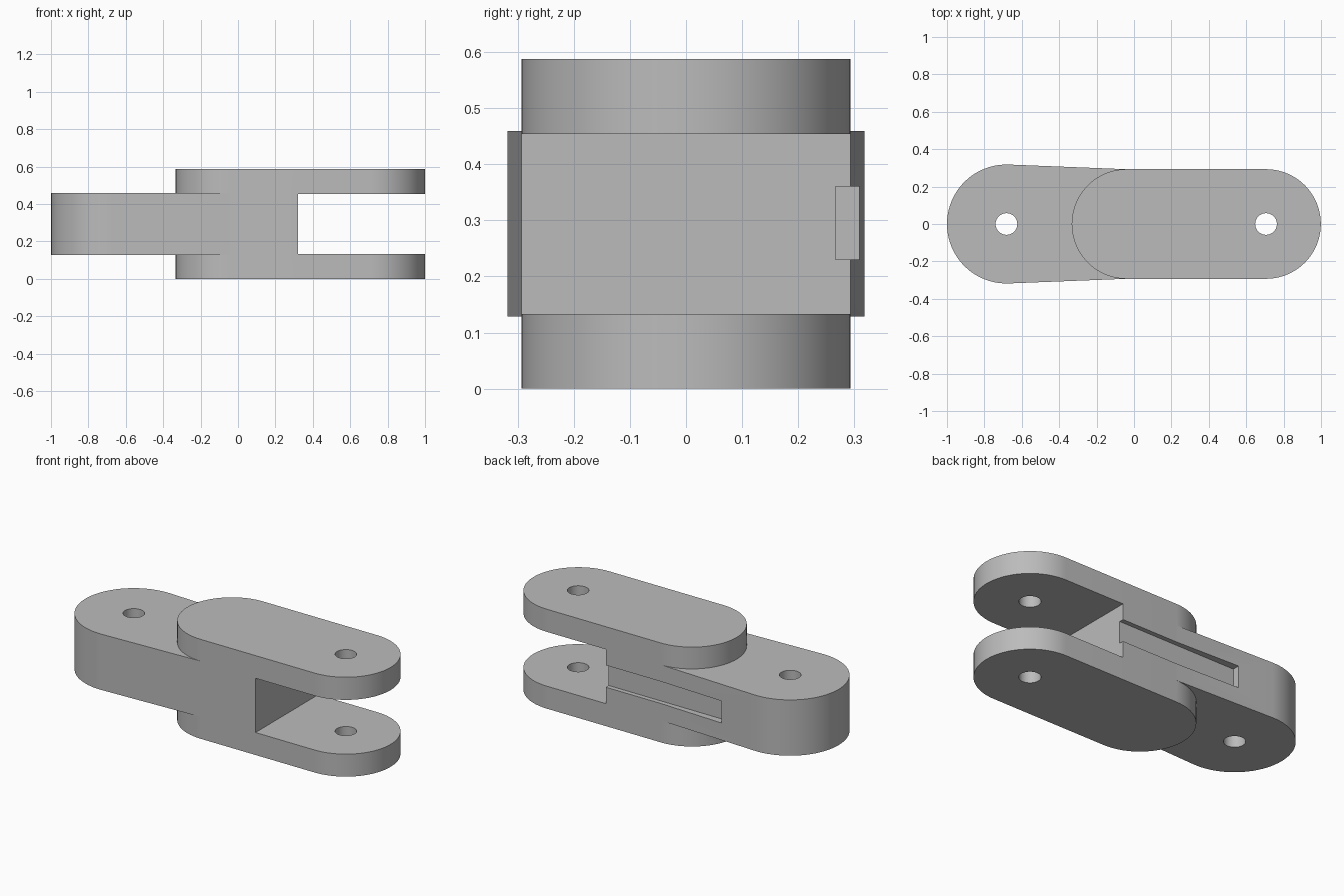
import bpy, bmesh, math

cube = bpy.data.objects.get("Cube")
if cube:
    bpy.data.objects.remove(cube, do_unlink=True)

grey = bpy.data.materials.new("plain grey")
grey.use_nodes = True
grey.diffuse_color = (0.5, 0.5, 0.5, 1)
grey.node_tree.nodes["Principled BSDF"].inputs["Base Color"].default_value = (0.5, 0.5, 0.5, 1)

HEIGHT = 0.588
FORK_R, ARM_R, HOLE_R = 0.293, 0.318, 0.058
FORK_BACK, FORK_PIN, ARM_PIN = -0.04, 0.706, -0.682


def arc(cx, radius, start, end, steps=40):
    """Points along an arc centred on the long axis, angles in degrees."""
    angles = [math.radians(start + (end - start) * i / steps) for i in range(steps + 1)]
    return [(cx + radius * math.cos(a), radius * math.sin(a)) for a in angles]


def prism(name, outline, z0, z1):
    """Extrude a flat outline from z0 up to z1."""
    bm = bmesh.new()
    face = bm.faces.new([bm.verts.new((x, y, z0)) for x, y in outline])
    top = bmesh.ops.extrude_face_region(bm, geom=[face])
    verts = [v for v in top["geom"] if isinstance(v, bmesh.types.BMVert)]
    bmesh.ops.translate(bm, verts=verts, vec=(0, 0, z1 - z0))
    bmesh.ops.recalc_face_normals(bm, faces=bm.faces)
    mesh = bpy.data.meshes.new(name)
    bm.to_mesh(mesh)
    bm.free()
    mesh.materials.append(grey)
    obj = bpy.data.objects.new(name, mesh)
    bpy.context.collection.objects.link(obj)
    return obj


def block(name, x0, x1, y0, y1, z0, z1):
    return prism(name, [(x0, y0), (x1, y0), (x1, y1), (x0, y1)], z0, z1)


def combine(target, other, operation):
    """Apply a boolean and discard the second solid."""
    bpy.context.view_layer.objects.active = target
    mod = target.modifiers.new(operation.title(), "BOOLEAN")
    mod.operation, mod.solver, mod.object = operation, "EXACT", other
    bpy.ops.object.modifier_apply(modifier=mod.name)
    bpy.data.objects.remove(other, do_unlink=True)


# Fork: a round-ended bar with a gap between its two prongs
link = prism("hinge_link", arc(FORK_PIN, FORK_R, -90, 90) + arc(FORK_BACK, FORK_R, 90, 270), 0, HEIGHT)
combine(link, block("prong_gap", 0.32, 1.2, -0.5, 0.5, 0.133, 0.454), "DIFFERENCE")

# Tapered arm running into the fork
arm_outline = arc(ARM_PIN, ARM_R, 88, 272) + [(-0.03, -0.2925), (0.1, -0.2), (0.1, 0.2), (-0.03, 0.2925)]
combine(link, prism("arm", arm_outline, 0.129, 0.459), "UNION")

# Pin holes and the side groove
for x in (FORK_PIN, ARM_PIN):
    combine(link, prism("pin_hole", arc(x, HOLE_R, 0, 350, 35), -0.1, 0.7), "DIFFERENCE")
combine(link, block("side_groove", -0.45, 0.4, 0.266, 0.5, 0.23, 0.36), "DIFFERENCE")

# Smooth the rounded walls, keep the edges crisp
bpy.ops.object.select_all(action="DESELECT")
link.select_set(True)
bpy.context.view_layer.objects.active = link
bpy.ops.object.shade_smooth_by_angle(angle=math.radians(30))
